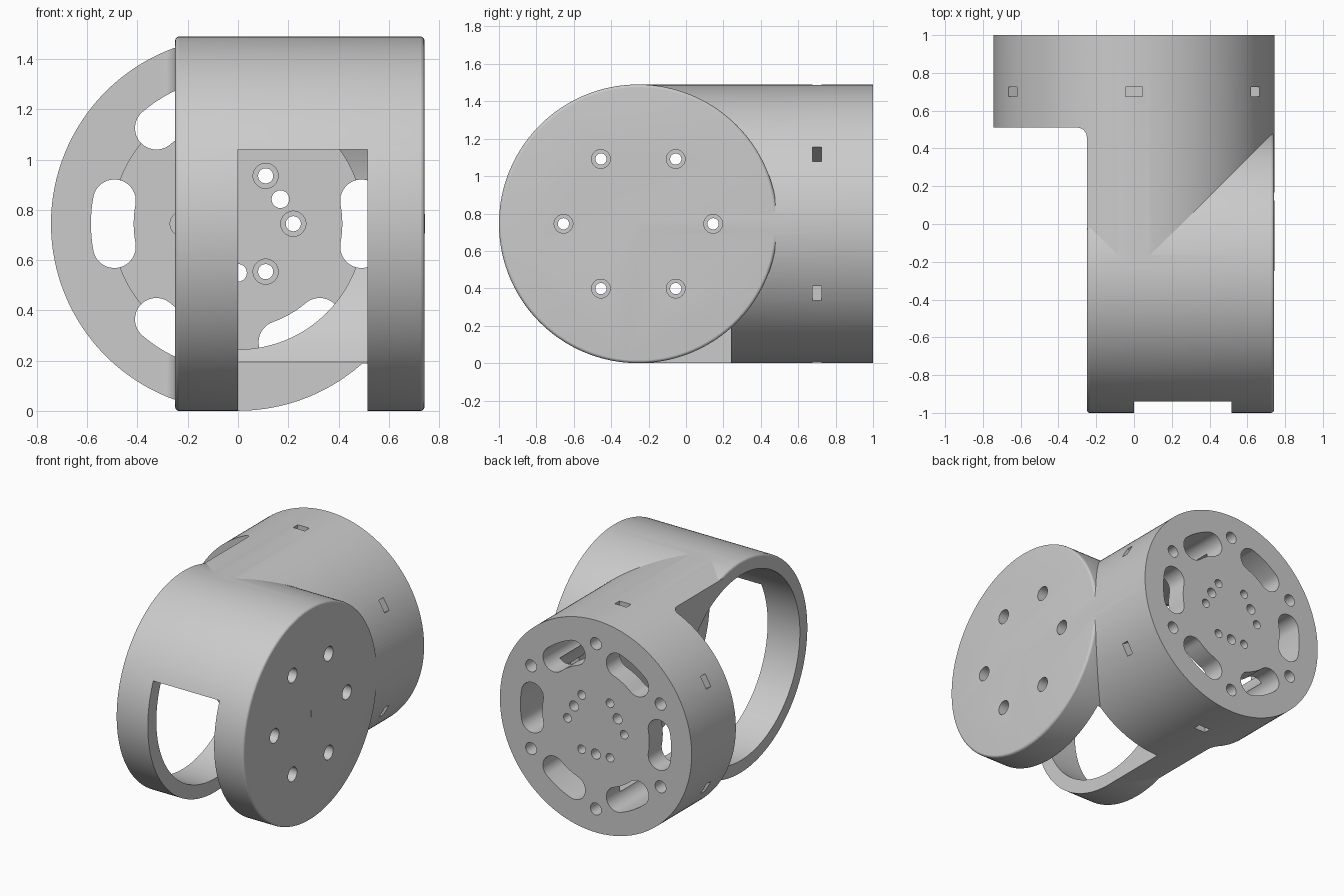
import bpy, bmesh
from math import sin, cos, pi, radians
from mathutils import Matrix, Vector

if "Cube" in bpy.data.objects:
    bpy.data.objects.remove(bpy.data.objects["Cube"], do_unlink=True)

R = 0.745            # outer radius of both tubes
PIVOT_Y = -0.255     # centre of the cross tube
SIXTHS = [radians(60 * i) for i in range(6)]

grey = bpy.data.materials.new("plain_grey")
grey.use_nodes = True
grey.diffuse_color = (0.6, 0.6, 0.6, 1)
grey.node_tree.nodes["Principled BSDF"].inputs["Base Color"].default_value = (0.6, 0.6, 0.6, 1)


def to_object(name, bm):
    bmesh.ops.recalc_face_normals(bm, faces=bm.faces)
    mesh = bpy.data.meshes.new(name)
    bm.to_mesh(mesh)
    bm.free()
    obj = bpy.data.objects.new(name, mesh)
    bpy.context.collection.objects.link(obj)
    mesh.materials.append(grey)
    return obj


def rod(bm, axis, start, end, radius, a=0.0, b=R, sides=48):
    """Cylinder along X (a is y) or Y (a is x), at height b."""
    mid = (start + end) / 2
    if axis == 'X':
        m = Matrix.Translation((mid, a, b)) @ Matrix.Rotation(pi / 2, 4, 'Y')
    else:
        m = Matrix.Translation((a, mid, b)) @ Matrix.Rotation(-pi / 2, 4, 'X')
    bmesh.ops.create_cone(bm, cap_ends=True, segments=sides, radius1=radius,
                          radius2=radius, depth=end - start, matrix=m)


def prism(bm, points, direction):
    face = bm.faces.new([bm.verts.new(p) for p in points])
    out = bmesh.ops.extrude_face_region(bm, geom=[face])["geom"]
    bmesh.ops.translate(bm, verts=[v for v in out if isinstance(v, bmesh.types.BMVert)],
                        vec=Vector(direction))


def measure(mesh):
    """Signed volume and number of open or doubled edges."""
    bm = bmesh.new()
    bm.from_mesh(mesh)
    volume, bad = bm.calc_volume(signed=True), sum(not e.is_manifold for e in bm.edges)
    bm.free()
    return volume, bad


def combine(target, name, bm, operation='DIFFERENCE'):
    """Boolean that keeps the cleanest result among the solvers."""
    other = to_object(name, bm)
    before, size = measure(target.data)[0], measure(other.data)[0]
    low, high = (before, before + size) if operation == 'UNION' else (before - size, before)
    mod = target.modifiers.new(name, 'BOOLEAN')
    mod.operation = operation
    mod.object = other
    results = []
    for solver, tolerant in (('MANIFOLD', False), ('EXACT', False), ('EXACT', True)):
        mod.solver = solver
        mod.use_hole_tolerant = tolerant
        bpy.context.view_layer.update()
        graph = bpy.context.evaluated_depsgraph_get()
        mesh = bpy.data.meshes.new_from_object(target.evaluated_get(graph))
        volume, bad = measure(mesh)
        changed = low - 1e-4 < volume < high + 1e-4 and abs(volume - before) > 1e-6
        results.append((bad + (0 if changed else 100000), len(results), mesh))
    target.modifiers.remove(mod)
    target.data = min(results)[2]
    bpy.data.objects.remove(other, do_unlink=True)


# Cross tube with softened ends
bm = bmesh.new()
rod(bm, 'X', -0.25, 0.742, R, PIVOT_Y, sides=160)
rims = [e for e in bm.edges if abs(e.verts[0].co.x - e.verts[1].co.x) < 0.01]
bmesh.ops.bevel(bm, geom=rims, offset=0.018, segments=6, profile=0.5, affect='EDGES')
body = to_object("elbow_housing", bm)

# Mounting drum and its neck, trimmed on one side with an inner fillet
bm = bmesh.new()
rod(bm, 'Y', -0.25, 1.0, R - 0.001, sides=160)
drum = to_object("drum", bm)
fillet = [(-0.3 + 0.05 * sin(t * pi / 24), 0.46 + 0.05 * cos(t * pi / 24)) for t in range(13)]
outline = [(-1, 0.51)] + fillet + [(-0.25, -1), (-1, -1)]
bm = bmesh.new()
prism(bm, [(x, y, -0.5) for x, y in outline], (0, 0, 3))
combine(drum, "neck_trim", bm)
bm = bmesh.new()
bm.from_mesh(drum.data)
bpy.data.objects.remove(drum, do_unlink=True)
combine(body, "drum_join", bm, 'UNION')

# Bores: open cross tube, then hub recess
bm = bmesh.new()
rod(bm, 'X', -0.6, 0.515, 0.65, PIVOT_Y, sides=128)
combine(body, "cross_bore", bm)
bm = bmesh.new()
rod(bm, 'Y', 0.0, 0.85, 0.5, sides=128)
combine(body, "hub_recess", bm)

# Front window, with the curved clearance behind it
arc = [radians(-48 + 71.5 * i / 40) for i in range(41)]
sweep = [(0, PIVOT_Y + 0.74 * cos(t), R + 0.74 * sin(t)) for t in arc]
bm = bmesh.new()
prism(bm, [(0, -1.3, -0.3), (0, 0.24, -0.3)] + sweep + [(0, -1.3, 1.04)], (0.515, 0, 0))
combine(body, "front_window", bm)


def slot_outline(angle, mid=0.5, half=0.085, spread=radians(10.5)):
    """Curved slot with round ends around the drum axis."""
    pts = []
    for side in (1, -1):
        t = angle + side * spread
        edge = mid + side * half
        for i in range(9):
            w = t - side * 2 * spread * (1 - i / 8)
            pts.append((edge * cos(w), edge * sin(w)))
        for i in range(1, 24):
            u = t + (0 if side == 1 else pi) + pi * i / 24
            pts.append((mid * cos(t) + half * cos(u), mid * sin(t) + half * sin(u)))
    return pts


# Six curved slots through the drum
bm = bmesh.new()
for a in SIXTHS:
    prism(bm, [(x, 0.45, R + z) for x, z in slot_outline(a)], (0, 0.8, 0))
combine(body, "drum_slots", bm)

# Hub screw holes and the wider seats on their inner side
for name, end, radius in (("hub_holes", 1.1, 0.03), ("hub_seats", 0.91, 0.05)):
    bm = bmesh.new()
    for a in SIXTHS:
        rod(bm, 'Y', 0.8, end, radius, 0.22 * cos(a), R + 0.22 * sin(a))
    if name == "hub_holes":
        for a in SIXTHS[::2]:
            t = a + pi / 6
            rod(bm, 'Y', 0.8, end, 0.035, 0.195 * cos(t), R + 0.195 * sin(t))
    combine(body, name, bm)

# Side plate screw holes and their outer seats
for name, start, radius in (("side_holes", 0.4, 0.03), ("side_seats", 0.58, 0.05)):
    bm = bmesh.new()
    for a in SIXTHS:
        rod(bm, 'X', start, 0.9, radius, PIVOT_Y + 0.4 * cos(a), R + 0.4 * sin(a))
    combine(body, name, bm)

# Blind bolt holes in the back rim
bm = bmesh.new()
for a in SIXTHS:
    t = a + pi / 6
    rod(bm, 'Y', 0.62, 1.1, 0.042, 0.58 * cos(t), R + 0.58 * sin(t))
combine(body, "rim_bolt_holes", bm)

# Nut pockets cut in from the drum wall
bm = bmesh.new()
for a in SIXTHS:
    m = (Matrix.Translation((0, 0.7, R)) @ Matrix.Rotation(-a - pi / 6, 4, 'Y')
         @ Matrix.Translation((0.68, 0, 0)) @ Matrix.Diagonal((0.3, 0.05, 0.09, 1)))
    bmesh.ops.create_cube(bm, size=1, matrix=m)
combine(body, "nut_pockets", bm)

# Single material and smooth walls with crisp edges
body.data.materials.clear()
body.data.materials.append(grey)
for p in body.data.polygons:
    p.material_index = 0
bpy.ops.object.select_all(action='DESELECT')
body.select_set(True)
bpy.context.view_layer.objects.active = body
bpy.ops.object.shade_smooth_by_angle(angle=radians(8))
